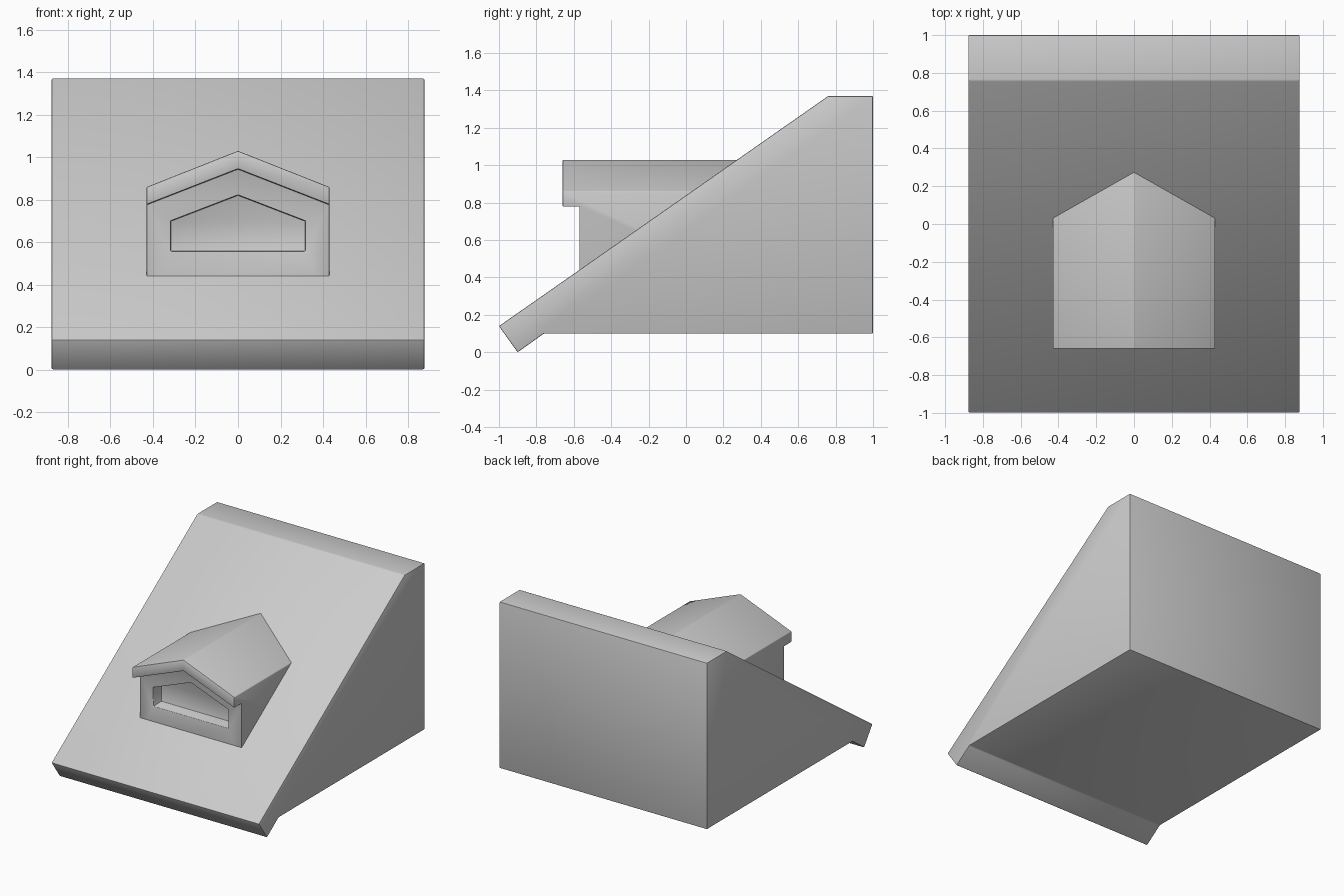
import bpy
import bmesh
from mathutils import Vector

cube = bpy.data.objects.get("Cube")
if cube:
    bpy.data.objects.remove(cube, do_unlink=True)

# Single plain grey
grey = bpy.data.materials.new("light_grey")
grey.use_nodes = True
COLOUR = (0.6, 0.6, 0.6, 1)
grey.diffuse_color = COLOUR
grey.node_tree.nodes["Principled BSDF"].inputs["Base Color"].default_value = COLOUR


def prism(name, points, direction):
    """Extrude a closed outline of 3D points along a direction."""
    bm = bmesh.new()
    face = bm.faces.new([bm.verts.new(p) for p in points])
    result = bmesh.ops.extrude_face_region(bm, geom=[face])
    moved = [v for v in result["geom"] if isinstance(v, bmesh.types.BMVert)]
    bmesh.ops.translate(bm, verts=moved, vec=Vector(direction))
    bmesh.ops.recalc_face_normals(bm, faces=bm.faces)
    mesh = bpy.data.meshes.new(name)
    bm.to_mesh(mesh)
    bm.free()
    mesh.materials.append(grey)
    obj = bpy.data.objects.new(name, mesh)
    bpy.context.collection.objects.link(obj)
    return obj


def gable(name, half, bottom, eave, apex, front, back):
    """Five-sided gable outline running from front to back."""
    outline = [(-half, bottom), (half, bottom), (half, eave), (0, apex), (-half, eave)]
    return prism(name, [(x, front, z) for x, z in outline], (0, back - front, 0))


def activate(obj):
    bpy.ops.object.select_all(action='DESELECT')
    obj.select_set(True)
    bpy.context.view_layer.objects.active = obj


def carve(obj, cutter):
    cutter.hide_render = True
    mod = obj.modifiers.new("carve", 'BOOLEAN')
    mod.operation = 'DIFFERENCE'
    mod.solver = 'EXACT'
    mod.object = cutter
    activate(obj)
    bpy.ops.object.modifier_apply(modifier=mod.name)
    bpy.data.objects.remove(cutter, do_unlink=True)


def soften(obj, width):
    mod = obj.modifiers.new("soft_edges", 'BEVEL')
    mod.width = width
    mod.segments = 2
    mod.limit_method = 'ANGLE'
    mod.angle_limit = 0.3
    activate(obj)
    bpy.ops.object.modifier_apply(modifier=mod.name)
    bpy.ops.object.shade_smooth_by_angle(angle=0.6)


# Sloping roof block with a drooping eave lip and flat ridge
HALF = 0.877
side = [(-1, 0.14), (-0.9, 0), (-0.76, 0.1), (1, 0.1), (1, 1.37), (0.76, 1.37)]
roof = prism("main_roof", [(-HALF, y, z) for y, z in side], (2 * HALF, 0, 0))
soften(roof, 0.006)

# Dormer: gabled block, cut back below its overhanging roof, with a window recess
dormer = gable("dormer", 0.43, 0.3, 0.86, 1.03, -0.66, 0.5)
carve(dormer, gable("overhang_cutter", 0.5, 0.1, 0.75, 0.945, -0.8, -0.57))
carve(dormer, gable("window_cutter", 0.317, 0.557, 0.7, 0.822, -0.8, -0.47))
soften(dormer, 0.005)
